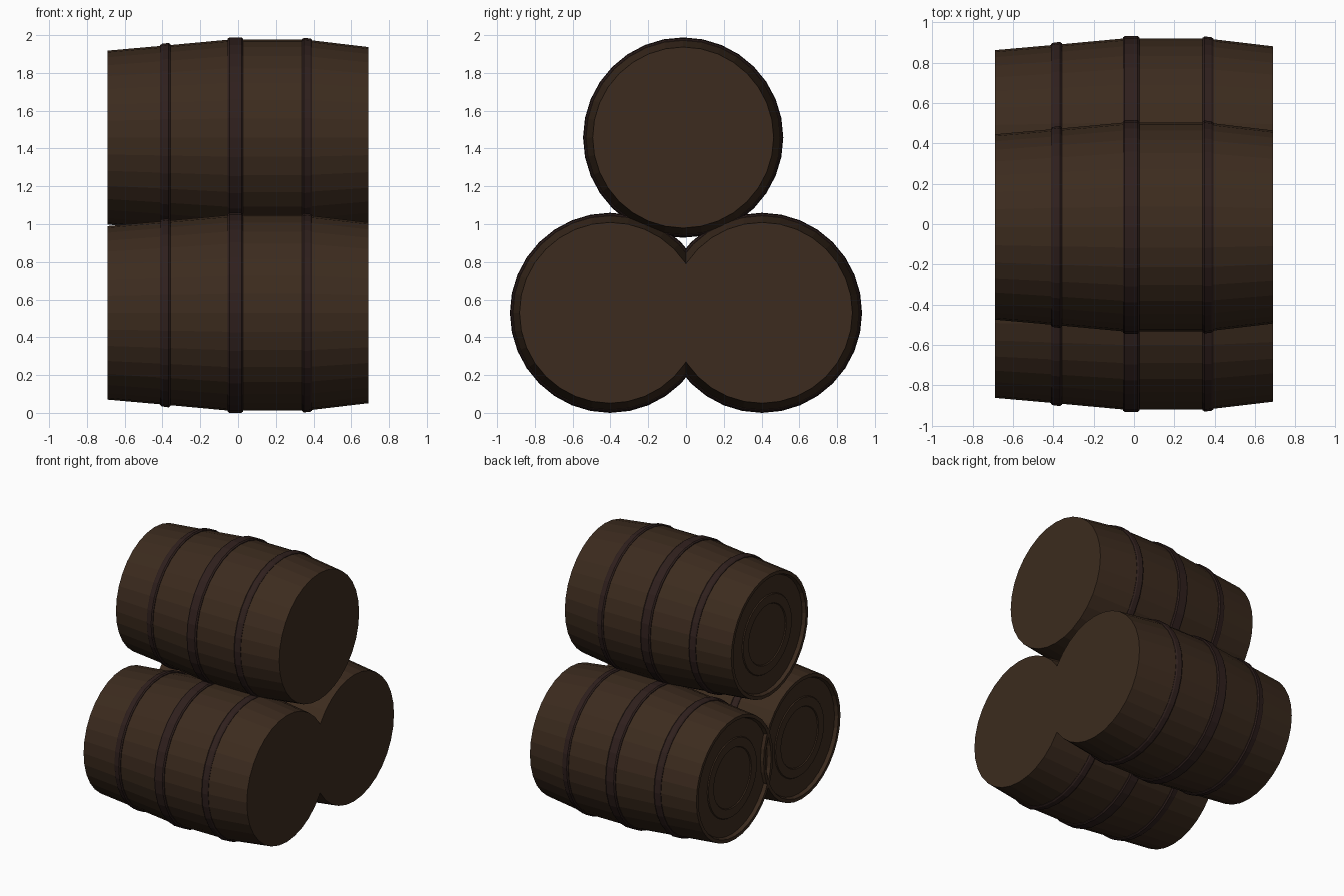
import bpy, bmesh, math

if "Cube" in bpy.data.objects:
    bpy.data.objects.remove(bpy.data.objects["Cube"])

SIDES = 32


def material(name, rgb):
    m = bpy.data.materials.new(name)
    m.diffuse_color = (*rgb, 1)
    m.use_nodes = True
    m.node_tree.nodes["Principled BSDF"].inputs["Base Color"].default_value = m.diffuse_color
    return m


wood = material("dark_wood", (0.045, 0.024, 0.013))
iron = material("dark_iron", (0.028, 0.014, 0.012))


def lathe(name, profile, centre, mat, closed=False):
    """Spin (x, radius) points about the x axis; open profiles get end caps."""
    bm = bmesh.new()
    rings = []
    for x, r in profile:
        rings.append([bm.verts.new((x, r * math.sin(2 * math.pi * i / SIDES),
                                    r * math.cos(2 * math.pi * i / SIDES)))
                      for i in range(SIDES)])
    pairs = list(zip(rings, rings[1:]))
    if closed:
        pairs.append((rings[-1], rings[0]))
    for a, b in pairs:
        for i in range(SIDES):
            j = (i + 1) % SIDES
            bm.faces.new((a[i], a[j], b[j], b[i]))
    if not closed:
        bm.faces.new(rings[0])
        bm.faces.new(rings[-1])
    bmesh.ops.recalc_face_normals(bm, faces=bm.faces)
    mesh = bpy.data.meshes.new(name)
    bm.to_mesh(mesh)
    bm.free()
    mesh.materials.append(mat)
    ob = bpy.data.objects.new(name, mesh)
    ob.location = (0, *centre)
    bpy.context.collection.objects.link(ob)


# Body: recessed, stepped lid at -x, bulging staves, flat end at +x
BODY = [(-0.665, 0.22), (-0.672, 0.225), (-0.672, 0.29), (-0.665, 0.295),
        (-0.665, 0.425), (-0.69, 0.435), (-0.69, 0.46), (-0.385, 0.487),
        (-0.05, 0.518), (0.36, 0.518), (0.69, 0.479)]

# Hoops: left x, right x, radius at each edge, radius of the embedded inside
HOOPS = {"left": (-0.412, -0.358, 0.496, 0.501, 0.47),
         "middle": (-0.055, 0.027, 0.530, 0.530, 0.50),
         "right": (0.34, 0.393, 0.528, 0.524, 0.50)}


def barrel(label, y, z):
    lathe(f"{label}_barrel_body", BODY, (y, z), wood)
    for side, (x0, x1, r0, r1, inner) in HOOPS.items():
        section = [(x0, inner), (x0, r0 - 0.007), (x0 + 0.009, r0),
                   (x1 - 0.009, r1), (x1, r1 - 0.007), (x1, inner)]
        lathe(f"{label}_barrel_{side}_hoop", section, (y, z), iron, closed=True)


# Two barrels below, one resting on top
barrel("front_lower", -0.402, 0.54)
barrel("back_lower", 0.402, 0.54)
barrel("upper", -0.015, 1.468)

# Settle the stack exactly on the ground
bpy.context.view_layer.update()
low = min((o.matrix_world @ v.co).z for o in bpy.data.objects for v in o.data.vertices)
for o in bpy.data.objects:
    o.location.z -= low
